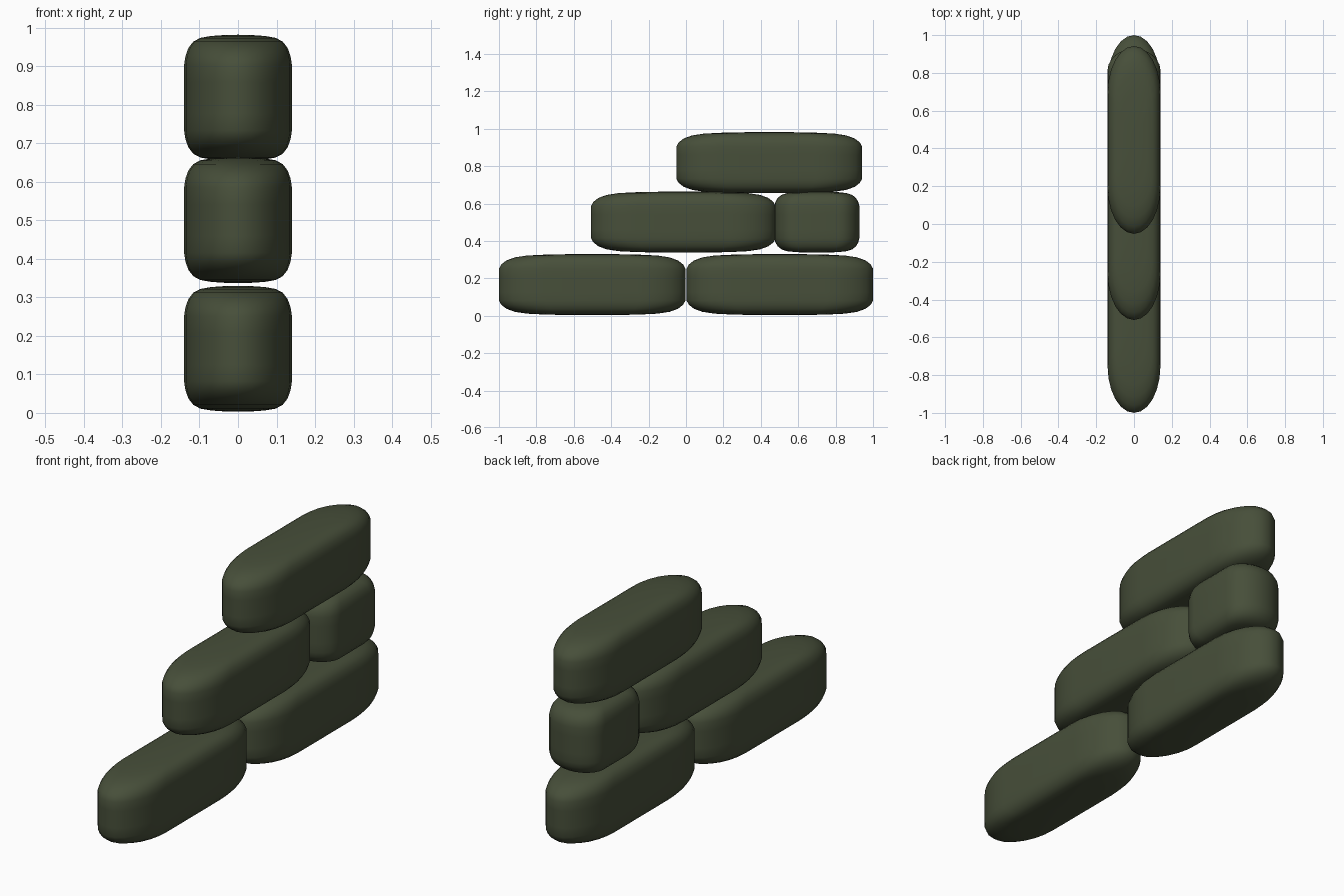
import bpy, bmesh, math

if "Cube" in bpy.data.objects:
    bpy.data.objects.remove(bpy.data.objects["Cube"])

mat = bpy.data.materials.new("olive_canvas")
mat.diffuse_color = (0.063, 0.078, 0.042, 1)
mat.use_nodes = True
mat.node_tree.nodes["Principled BSDF"].inputs["Base Color"].default_value = mat.diffuse_color

HALF_W, HALF_H, END = 0.14, 0.1635, 0.50   # END: rounded share of half length
SEG = 6

# Plan outline of a unit bag: straight sides with elliptical ends
outline = []
for sign in (1, -1):
    for i in range(2 * SEG + 1):
        a = math.pi * i / (2 * SEG)
        outline.append((sign * HALF_W * math.cos(a),
                        sign * (1 - END + END * math.sin(a))))

# Upper half of the bag section: (plan scale, height as share of half height)
upper = [(1.0, 0.25), (1.0, 0.52), (0.975, 0.66), (0.92, 0.79),
         (0.83, 0.89), (0.70, 0.95), (0.50, 0.98), (0.25, 0.995)]
rings = [(s, -h) for s, h in reversed(upper)] + upper


def sandbag(name, y0, y1, z0):
    """Closed pillow-shaped bag between y0 and y1, resting at z0."""
    bm = bmesh.new()
    half = (y1 - y0) / 2
    loops = [[bm.verts.new((x * s, y * s * half, h * HALF_H)) for x, y in outline]
             for s, h in rings]
    n = len(outline)
    for lo, hi in zip(loops, loops[1:]):
        for i in range(n):
            j = (i + 1) % n
            bm.faces.new((lo[i], lo[j], hi[j], hi[i]))
    for loop, h in ((loops[0], -1), (loops[-1], 1)):
        tip = bm.verts.new((0, 0, h * HALF_H))
        for i in range(n):
            bm.faces.new((loop[i], loop[(i + 1) % n], tip))
    bmesh.ops.recalc_face_normals(bm, faces=bm.faces)
    for f in bm.faces:
        f.smooth = True
    me = bpy.data.meshes.new(name)
    bm.to_mesh(me)
    bm.free()
    me.materials.append(mat)
    ob = bpy.data.objects.new(name, me)
    ob.location = (0, (y0 + y1) / 2, z0 + HALF_H)
    bpy.context.collection.objects.link(ob)


# Bottom course
sandbag("bottom_bag_front", -1.0, -0.003, 0.003)
sandbag("bottom_bag_back", 0.003, 1.0, 0.003)
# Middle course: one full bag and one short bag
sandbag("middle_bag_long", -0.508, 0.48, 0.337)
sandbag("middle_bag_short", 0.472, 0.927, 0.337)
# Top course
sandbag("top_bag", -0.052, 0.942, 0.655)
